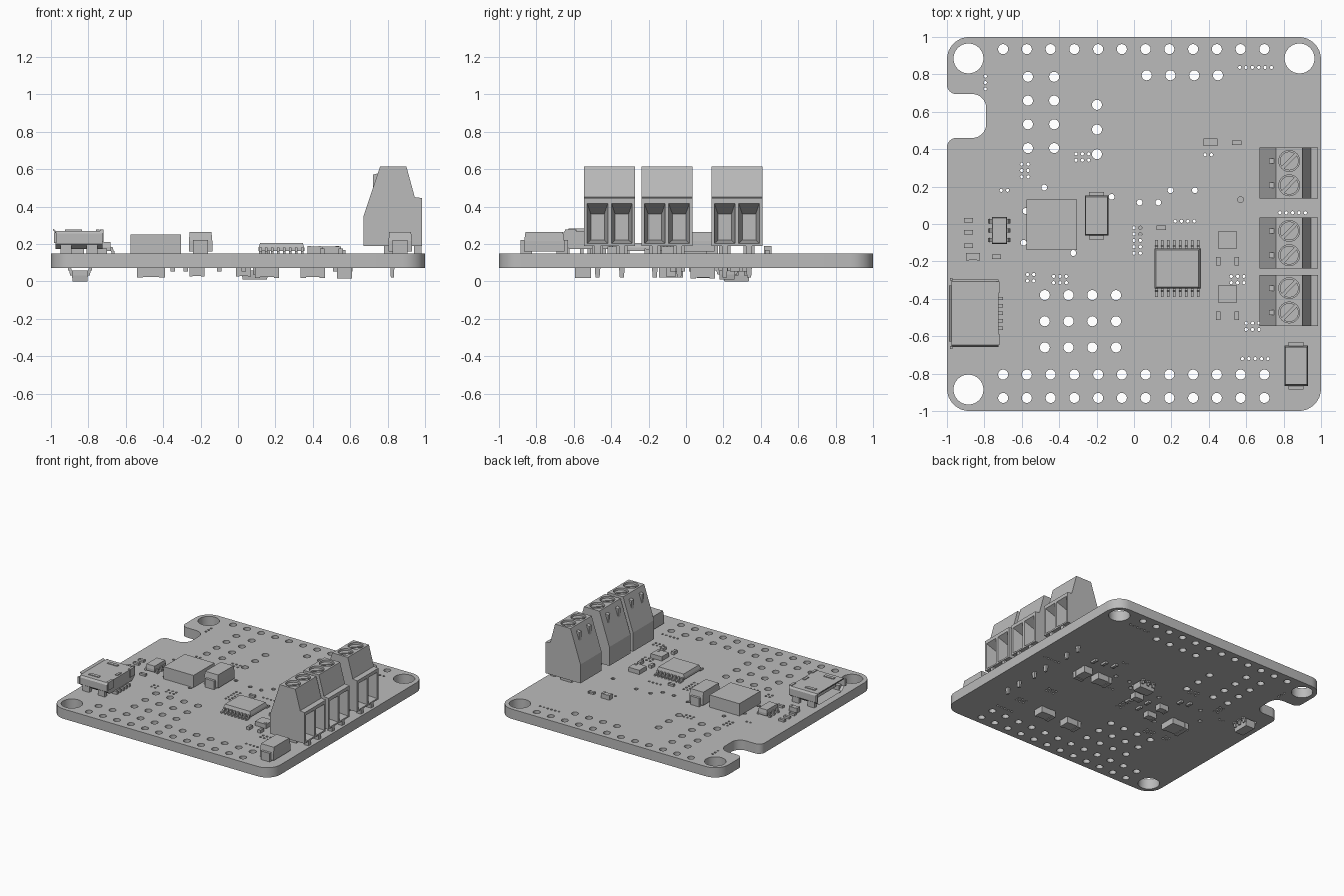
import bpy, bmesh, math
from mathutils import Vector

cube = bpy.data.objects.get("Cube")
if cube:
    bpy.data.objects.remove(cube, do_unlink=True)

TOP, BOTTOM = .15, .07
QUARTER = math.pi / 2

grey = bpy.data.materials.new("neutral_grey")
grey.use_nodes = True
shade = (.5, .5, .5, 1)
grey.diffuse_color = shade
grey.node_tree.nodes["Principled BSDF"].inputs["Base Color"].default_value = shade


# Basic solids
def loft(bm, ring_a, ring_b):
    a = [bm.verts.new(p) for p in ring_a]
    b = [bm.verts.new(p) for p in ring_b]
    bm.faces.new(a[::-1])
    end = bm.faces.new(b)
    for i in range(len(a)):
        j = (i + 1) % len(a)
        bm.faces.new((a[i], a[j], b[j], b[i]))
    return end


def rect(cx, cy, w, d, z):
    return [(cx + sx * w / 2, cy + sy * d / 2, z)
            for sx, sy in ((-1, -1), (1, -1), (1, 1), (-1, 1))]


def box(bm, cx, cy, w, d, z0, z1, taper=1):
    loft(bm, rect(cx, cy, w, d, z0), rect(cx, cy, w * taper, d * taper, z1))


def prism(bm, points, axis, start, stop):
    def ring(t):
        return [(t, u, z) if axis == "x" else (u, t, z) for u, z in points]
    return loft(bm, ring(start), ring(stop))


def arc(cx, cy, r, start, stop, n=8):
    angles = [start + (stop - start) * i / n for i in range(n + 1)]
    return [(cx + r * math.cos(a), cy + r * math.sin(a)) for a in angles]


def disc(bm, outline, z0, z1):
    loft(bm, [(x, y, z0) for x, y in outline], [(x, y, z1) for x, y in outline])


def finish(bm, name):
    bmesh.ops.recalc_face_normals(bm, faces=bm.faces)
    mesh = bpy.data.meshes.new(name)
    bm.to_mesh(mesh)
    bm.free()
    mesh.materials.append(grey)
    return mesh


def place(name, mesh, x, y, angle=0, z=TOP, below=False):
    obj = bpy.data.objects.new(name, mesh)
    obj.location = (x, y, BOTTOM if below else z)
    obj.rotation_euler = (math.pi if below else 0, 0, angle)
    bpy.context.collection.objects.link(obj)
    return obj


def bake(obj):
    graph = bpy.context.evaluated_depsgraph_get()
    return bpy.data.meshes.new_from_object(obj.evaluated_get(graph))


# Circuit board: rounded outline with side notch and drilled holes
Q = QUARTER
outline = (arc(-.88, -.88, .12, 2 * Q, 3 * Q) + arc(.88, -.88, .12, 3 * Q, 4 * Q)
           + arc(.88, .88, .12, 0, Q) + arc(-.88, .88, .12, Q, 2 * Q)
           + arc(-.95, .745, .05, 2 * Q, 3 * Q) + arc(-.865, .62, .075, Q, 0)
           + arc(-.865, .535, .075, 0, -Q) + arc(-.95, .41, .05, Q, 2 * Q))
loops = [outline]


def drill(x, y, r, sides):
    loops.append(arc(x, y, r, 0, 4 * Q, sides)[:-1])


def drill_grid(x, y, nx, ny, pitch_x, pitch_y, r, sides):
    for i in range(nx):
        for j in range(ny):
            drill(x + i * pitch_x, y - j * pitch_y, r, sides)


for x, y in ((-1, -1), (-1, 1), (1, 1)):
    drill(x * .885, y * .885, .08, 32)
for x, y, nx, ny, px, py in (
        (-.7, .935, 12, 1, .127, 0), (-.7, -.805, 12, 2, .127, .125),
        (.068, .795, 4, 1, .127, 0), (-.567, .787, 2, 4, .14, .127),
        (-.198, .637, 1, 3, 0, .132), (-.477, -.38, 4, 3, .127, .14)):
    drill_grid(x, y, nx, ny, px, py, .027, 16)
for x, y, nx, ny in (
        (.565, .837, 6, 1), (-.795, .79, 1, 3), (-.31, .375, 3, 2),
        (-.6, .32, 2, 3), (0, -.02, 2, 5), (-.57, -.27, 2, 2), (-.43, -.28, 3, 2),
        (.78, .06, 5, 1), (.22, .015, 4, 1), (.52, -.28, 3, 2),
        (.6, -.53, 3, 2), (.58, -.72, 5, 1), (-.71, .18, 2, 1), (.38, .37, 2, 1)):
    drill_grid(x, y, nx, ny, .034, .034, .009, 8)
for x, y in ((-.58, .07), (-.59, -.1), (-.325, -.155), (-.12, .145), (.03, .115),
             (.13, .115), (.57, .13), (.195, .18), (-.48, .195), (.325, .18)):
    drill(x, y, .016, 10)

curve = bpy.data.curves.new("board_outline", "CURVE")
curve.dimensions = "2D"
curve.fill_mode = "BOTH"
curve.extrude = (TOP - BOTTOM) / 2
for loop in loops:
    spline = curve.splines.new("POLY")
    spline.points.add(len(loop) - 1)
    for point, (x, y) in zip(spline.points, loop):
        point.co = (x, y, 0, 1)
    spline.use_cyclic_u = True
sketch = place("board_sketch", curve, 0, 0)
bm = bmesh.new()
bm.from_mesh(bake(sketch))
bpy.data.objects.remove(sketch, do_unlink=True)
bmesh.ops.remove_doubles(bm, verts=bm.verts, dist=.0002)
board = place("circuit_board", finish(bm, "circuit_board"), 0, 0, 0, (TOP + BOTTOM) / 2)
bpy.context.view_layer.objects.active = board
board.select_set(True)
bpy.ops.object.shade_smooth_by_angle(angle=math.radians(30))
board.select_set(False)

# Screw terminal: side profile with wire windows and screw wells cut out
bm = bmesh.new()
prism(bm, [(.67, .19), (.67, .345), (.76, .615), (.9, .615),
           (.945, .45), (.985, .445), (.985, .19)], "y", -.1365, .1365)
blank = place("terminal_blank", finish(bm, "terminal_blank"), 0, 0, 0, 0)
bm = bmesh.new()


def upright(x, y, half, z0, z1):
    return [(x, y - half, z0), (x, y + half, z0), (x, y + half, z1), (x, y - half, z1)]


for y in (-.065, .065):
    loft(bm, upright(1, y, .058, .2, .425), upright(.88, y, .036, .22, .36))
    disc(bm, arc(.83, y, .056, 0, 4 * Q, 24)[:-1], .57, .65)
cutter = place("terminal_cutter", finish(bm, "terminal_cutter"), 0, 0, 0, 0)
cutter.hide_render = True
cut = blank.modifiers.new("openings", "BOOLEAN")
cut.operation = "DIFFERENCE"
cut.solver = "EXACT"
cut.object = cutter
bpy.context.view_layer.update()
housing = bake(blank)
for helper in (blank, cutter):
    bpy.data.objects.remove(helper, do_unlink=True)

# Slotted screws, release wedges, feet and solder pins of a terminal
bm = bmesh.new()
for y in (-.065, .065):
    for turn in (0, math.pi):
        disc(bm, arc(.83, y, .05, turn + .95, turn + math.pi + .65, 12), .57, .602)
    prism(bm, [(.722, .5), (.722, .57), (.75, .578), (.75, .5)], "y", y - .014, y + .014)
    box(bm, .83, y, .1, .06, TOP, .2)
    box(bm, .96, y, .04, .03, TOP, .2)
    box(bm, .825, y, .016, .022, .02, TOP, 1.9)
fittings = finish(bm, "terminal_fittings")
for i, y in enumerate((.272, -.102, -.408)):
    place(f"terminal_housing_{i}", housing, 0, y, 0, 0)
    place(f"terminal_fittings_{i}", fittings, 0, y, 0, 0)

# Connector: flared metal shell, opening towards the left edge
bm = bmesh.new()
section = [(-.17, .12), (.17, .12), (.18, .105), (.18, .05),
           (.145, .022), (-.145, .022), (-.18, .05), (-.18, .105)]
mouth = prism(bm, section, "x", .125, -.125)
bmesh.ops.inset_individual(bm, faces=[mouth], thickness=.01)
bmesh.ops.translate(bm, verts=mouth.verts, vec=Vector((.2, 0, 0)))
prism(bm, [(-.125, .12), (-.14, .132), (-.14, .124), (-.125, .11)], "y", -.15, .15)
for side in (-1, 1):
    prism(bm, [(side * .175, .055), (side * .19, .055),
               (side * .19, .11), (side * .175, .11)], "x", -.135, -.12)
    box(bm, -.03, side * .12, .09, .026, .118, .126)
    box(bm, .122, side * .14, .02, .06, .06, .126)
    for x in (-.07, .07):
        box(bm, x, side * .16, .06, .03, 0, .06)
box(bm, -.03, 0, .12, .24, .06, .085)
box(bm, .1, 0, .02, .05, .118, .126)
for i in range(-2, 3):
    box(bm, .125, i * .04, .05, .018, 0, .025)
place("usb_connector", finish(bm, "usb_connector"), -.85, -.478)


# Reusable small components, standing on their own base plane
def chip(length, width, height):
    bm = bmesh.new()
    box(bm, 0, 0, length * .6, width * .94, 0, height * .92)
    for side in (-1, 1):
        box(bm, side * length * .39, 0, length * .22, width, 0, height)
    return finish(bm, "chip")


def package(length, width, height, leads, pitch, reach):
    bm = bmesh.new()
    middle = height * .55
    box(bm, 0, 0, length, width, .012, middle)
    box(bm, 0, 0, length, width, middle, height, .93)
    for s in (-1, 1):
        root, tip = width / 2 - .005, width / 2 + reach
        profile = [(s * root, middle - .012), (s * root, middle), (s * (root + .015), middle),
                   (s * (root + .02), .012), (s * tip, .012), (s * tip, 0),
                   (s * (root + .01), 0)]
        for i in range(leads):
            x = (i - (leads - 1) / 2) * pitch
            prism(bm, profile, "x", x - pitch * .22, x + pitch * .22)
    return finish(bm, "package")


def capacitor():
    bm = bmesh.new()
    box(bm, 0, 0, .125, .215, .01, .065)
    box(bm, 0, 0, .125, .215, .065, .115, .93)
    for side in (-1, 1):
        box(bm, 0, side * .095, .08, .06, 0, .02)
        box(bm, 0, side * .117, .08, .02, 0, .07)
    return finish(bm, "capacitor")


def block(w, d, h):
    bm = bmesh.new()
    box(bm, 0, 0, w, d, 0, h)
    return finish(bm, "block")


# Large parts on the upper side
can = capacitor()
place("middle_capacitor", can, -.2, .045)
place("corner_capacitor", can, .867, -.758)
place("inductor", block(.27, .27, .1), -.44, -.005)
place("driver_chip", package(.245, .215, .055, 8, .032, .045), .232, -.238)
small_package = package(.145, .08, .06, 3, .05, .02)
place("regulator", small_package, -.72, -.035, QUARTER)
for y in (-.085, -.375):
    place("sensor", block(.1, .092, .035), .5, y)
    bm = bmesh.new()
    disc(bm, arc(0, 0, .01, 0, 4 * Q, 12)[:-1], 0, .003)
    place("sensor_mark", finish(bm, "sensor_mark"), .53, y - .025, 0, TOP + .035)

# Small chips on the upper side
big, tiny = chip(.075, .04, .04), chip(.05, .024, .018)
for x, y in ((-.86, -.175), (.41, .438)):
    place("large_resistor", big, x, y)
for x, y in ((-.885, .02), (-.885, -.045), (-.885, -.115), (-.735, -.175),
             (.55, .435), (.145, -.02)):
    place("small_resistor", tiny, x, y)
upright_chip = chip(.045, .025, .025)
for x in (.45, .55):
    for y in (-.2, -.49):
        place("sensor_resistor", upright_chip, x, y, QUARTER)

# Parts on the underside
place("lower_regulator", package(.14, .085, .07, 3, .05, .022), -.845, .27, QUARTER, below=True)
place("lower_controller", package(.14, .085, .06, 3, .05, .022), .09, .22, 0, below=True)
place("lower_inductor", chip(.15, .13, .05), -.465, -.08, 0, below=True)
diode = chip(.13, .085, .052)
for x, y in ((.4, -.55), (.155, -.55), (.4, .1)):
    place("lower_diode", diode, x, y, 0, below=True)
place("lower_diode", chip(.13, .08, .055), .57, .09, QUARTER, below=True)
for x, y in ((-.22, -.08), (-.22, .06), (.03, .07)):
    place("lower_capacitor", chip(.08, .055, .045), x, y, 0, below=True)
for x, y in ((.6, .26), (.52, .28), (.44, .3), (-.35, .22), (-.28, .2),
             (-.1, -.06), (-.1, .04), (.03, -.03)):
    place("lower_resistor", tiny, x, y, QUARTER, below=True)
